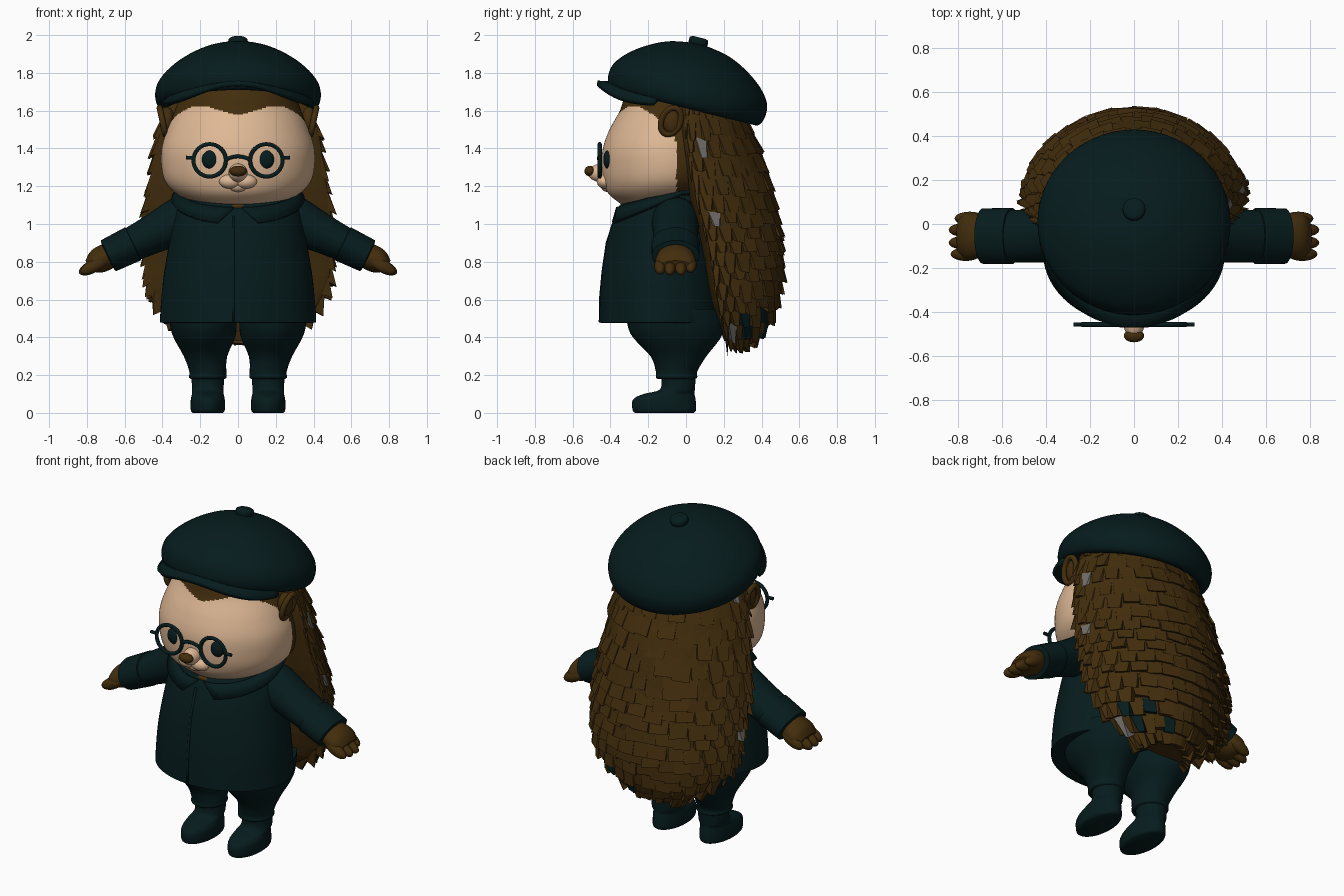
import bpy, bmesh, math, random
from mathutils import Matrix

random.seed(4)
if "Cube" in bpy.data.objects:
    bpy.data.objects.remove(bpy.data.objects["Cube"])


def material(name, rgb):
    m = bpy.data.materials.new(name)
    m.use_nodes = True
    m.diffuse_color = (*rgb, 1)
    m.node_tree.nodes["Principled BSDF"].inputs["Base Color"].default_value = (*rgb, 1)
    return m


TEAL = material("dark teal cloth", (.002, .0115, .0125))
BROWN = material("brown fur", (.056, .027, .004))
SKIN = material("peach skin", (.73, .48, .30))
GREY = material("grey quill", (.16, .15, .14))


def sample(rows, steps):
    """Smooth interpolation through rows of numbers."""
    out = []
    last = len(rows) - 1
    for i in range(last):
        a, b, c, d = (rows[max(0, min(last, i + k))] for k in (-1, 0, 1, 2))
        for s in range(steps):
            t = s / steps
            out.append([q + t / 2 * (r - p + t * (2*p - 5*q + 4*r - w + t * (3*(q - r) + w - p)))
                        for p, q, r, w in zip(a, b, c, d)])
    return out + [list(rows[-1])]


def finish(name, bm, mats, matrix=None, mirror=False, smooth=True):
    if matrix:
        bm.transform(matrix)
    bmesh.ops.recalc_face_normals(bm, faces=bm.faces)
    me = bpy.data.meshes.new(name)
    bm.to_mesh(me)
    bm.free()
    for m in mats:
        me.materials.append(m)
    if smooth:
        me.polygons.foreach_set("use_smooth", [True] * len(me.polygons))
        me.set_sharp_from_angle(angle=math.radians(45))
    ob = bpy.data.objects.new(name, me)
    bpy.context.collection.objects.link(ob)
    if mirror:
        ob.modifiers.new("mirror", "MIRROR")
    return ob


def circle(s):
    return s


def half_shell(s):
    """Depth of the quill coat: pointed behind, almost flat in front."""
    return s ** 1.25 if s > 0 else .12 * s


def loft(name, rows, mat, steps=4, seg=40, shape=circle, matrix=None, mirror=False, smooth=True):
    """Rows are height, centre x, centre y, radius x, radius y."""
    bm = bmesh.new()
    rings = []
    for z, cx, cy, rx, ry in sample(rows, steps):
        turns = [2 * math.pi * k / seg for k in range(seg)]
        rings.append([bm.verts.new((cx + rx * math.cos(a), cy + ry * shape(math.sin(a)), z)) for a in turns])
    for lo, hi in zip(rings, rings[1:]):
        for k in range(seg):
            n = (k + 1) % seg
            bm.faces.new((lo[k], lo[n], hi[n], hi[k]))
    bm.faces.new(rings[0])
    bm.faces.new(rings[-1])
    return finish(name, bm, [mat], matrix, mirror, smooth)


def ball(name, pos, radii, mat, mirror=False, matrix=None):
    bm = bmesh.new()
    m = Matrix.Translation(pos) @ Matrix.Diagonal((*radii, 1))
    bmesh.ops.create_uvsphere(bm, u_segments=24, v_segments=14, radius=1, matrix=m)
    return finish(name, bm, [mat], matrix, mirror)


def wire(name, pts, radius, mat, cyclic=False):
    cu = bpy.data.curves.new(name, "CURVE")
    cu.dimensions = "3D"
    cu.bevel_depth, cu.bevel_resolution, cu.use_fill_caps = radius, 3, True
    sp = cu.splines.new("POLY")
    sp.points.add(len(pts) - 1)
    for p, q in zip(sp.points, pts):
        p.co = (*q, 1)
    sp.use_cyclic_u = cyclic
    cu.materials.append(mat)
    ob = bpy.data.objects.new(name, cu)
    bpy.context.collection.objects.link(ob)


def strip(name, inner, outer, thick, mat, mirror=False):
    """Band between two edges, given thickness."""
    bm = bmesh.new()
    a, b = ([bm.verts.new(p) for p in edge] for edge in (inner, outer))
    for i in range(len(a) - 1):
        bm.faces.new((a[i], a[i + 1], b[i + 1], b[i]))
    ob = finish(name, bm, [mat], None, mirror)
    sol = ob.modifiers.new("thickness", "SOLIDIFY")
    sol.thickness, sol.offset = thick, 0


# Boots and trousers
loft("boot", [(0, .16, -.115, .08, .155), (.015, .16, -.115, .09, .168), (.07, .16, -.115, .09, .166),
              (.1, .16, -.09, .084, .135), (.125, .16, -.045, .084, .092), (.2, .16, -.04, .086, .092)],
     TEAL, mirror=True)
loft("trouser_leg", [(.18, .16, -.05, .09, .1), (.19, .16, -.05, .1, .11), (.22, .16, -.05, .098, .11),
                     (.3, .172, -.04, .115, .148), (.42, .18, -.05, .17, .245), (.55, .19, -.06, .18, .26)],
     TEAL, mirror=True)

# Coat with front edge, collar and sleeves
loft("coat", [(.475, 0, -.13, .38, .31), (.48, 0, -.13, .408, .328), (.5, 0, -.13, .413, .33),
              (.7, 0, -.13, .397, .32), (.9, 0, -.12, .365, .3), (1.05, 0, -.1, .34, .27),
              (1.15, 0, -.08, .3, .23), (1.2, 0, -.07, .2, .16)], TEAL, seg=64)
edge = [(.48, -.458), (.6, -.457), (.75, -.443), (.9, -.421), (1.04, -.376)]
strip("coat_front_edge", [(-.03, y, z) for z, y in edge], [(-.018, y, z) for z, y in edge], .008, TEAL)
turn = [math.radians(a) for a in range(0, 181, 9)]
point = [math.radians(18) + t * .9 for t in turn]
strip("collar",
      [(.02 + .28 * math.sin(t), -.085 - .275 * math.cos(t), 1.165 - .08 * math.cos(t)) for t in turn],
      [(.348 * math.sin(t), -.105 - .292 * math.cos(t), 1.125 - .125 * max(-.3, math.cos(t)))
       for t in point], .022, TEAL, mirror=True)
ARM = Matrix.Translation((.3, -.055, 1.02)) @ Matrix.Rotation(math.radians(116), 4, "Y")
loft("sleeve", [(-.08, 0, 0, .1, .1), (0, 0, 0, .125, .125), (.15, 0, 0, .105, .12), (.32, 0, 0, .088, .12)],
     TEAL, matrix=ARM, mirror=True)
loft("cuff", [(.28, 0, 0, .08, .11), (.285, 0, 0, .097, .128), (.43, 0, 0, .091, .126),
              (.435, 0, 0, .07, .105)], TEAL, steps=1, matrix=ARM, mirror=True)

# Paws
loft("paw", [(.4, 0, 0, .064, .085), (.46, 0, 0, .07, .102), (.51, 0, 0, .06, .105), (.55, 0, 0, .03, .08)],
     BROWN, matrix=ARM, mirror=True)
for y, z in ((-.082, .525), (-.03, .535), (.028, .535), (.08, .505)):
    ball("finger", (.015, y, z), (.034, .031, .074), BROWN, True, ARM)

# Head: skin on the face, fur above and behind
head = loft("head", [(1.08, 0, -.2, .1, .1), (1.11, 0, -.15, .23, .2), (1.16, 0, -.12, .325, .29),
                     (1.22, 0, -.1, .382, .335), (1.3, 0, -.09, .405, .355), (1.4, 0, -.09, .404, .35),
                     (1.5, 0, -.08, .375, .325), (1.6, 0, -.06, .335, .29), (1.7, 0, -.02, .29, .29),
                     (1.78, 0, 0, .2, .2)], SKIN, steps=14, seg=160)
head.data.materials.append(BROWN)
for f in head.data.polygons:
    x, y, z = f.center
    side = -.05 - 4 * max(0, z - 1.4) ** 2
    hairline = 1.62 - .045 * max(0, 1 - abs(x) / .16)
    f.material_index = int(y > side or z > hairline)
ball("chin_fur", (0, -.325, 1.09), (.05, .03, .02), BROWN)

# Ears
ball("ear", (.375, -.075, 1.545), (.04, .05, .075), BROWN, True)
ring = [2 * math.pi * k / 32 for k in range(32)]
for s in (1, -1):
    wire("ear_rim", [(s * (.4 + .015 * math.sin(a)), -.08 + .052 * math.cos(a) + .015 * math.sin(a),
                      1.545 + .07 * math.sin(a)) for a in ring], .016, BROWN, True)

# Muzzle, nose and eyes
ball("cheek_pad", (.042, -.43, 1.225), (.058, .042, .038), SKIN, True)
ball("chin", (0, -.415, 1.2), (.05, .035, .03), SKIN)
ball("snout", (0, -.44, 1.27), (.05, .08, .05), SKIN)
ball("nose", (0, -.508, 1.28), (.046, .03, .028), BROWN)
ball("eye", (.146, -.412, 1.341), (.045, .026, .049), TEAL, True)

# Glasses
for s in (1, -1):
    wire("lens_rim", [(s * .15 + .086 * math.cos(a), -.457, 1.337 + .086 * math.sin(a)) for a in ring],
         .011, TEAL, True)
    wire("glasses_hinge", [(s * .235, -.457, 1.35), (s * .275, -.457, 1.352)], .01, TEAL)
wire("glasses_bridge", [(x * .0165, -.46, 1.358 - .0012 * x * x) for x in range(-4, 5)], .01, TEAL)

# Cap with visor and button
CAP = Matrix.Translation((0, 0, 1.66)) @ Matrix.Rotation(math.radians(-14), 4, "X")
loft("cap", [(-.01, 0, 0, .3, .3), (-.045, 0, 0, .39, .385), (-.02, 0, 0, .43, .42), (.04, 0, 0, .438, .43),
             (.1, 0, 0, .415, .412), (.17, 0, 0, .35, .35), (.235, 0, 0, .255, .255), (.28, 0, 0, .15, .15),
             (.302, 0, 0, .02, .02)], TEAL, seg=56, matrix=CAP)
loft("cap_button", [(.28, 0, 0, .035, .035), (.3, 0, 0, .05, .05), (.325, 0, 0, .05, .05),
                    (.335, 0, 0, .035, .035)], TEAL, seg=24,
     matrix=CAP @ Matrix.Translation((0, -.01, 0)))
fan = [math.radians(a) for a in range(-72, 73, 6)]
strip("visor", [(.38 * math.sin(t), -.03 - .33 * math.cos(t), 1.65 + .09 * math.cos(t)) for t in fan],
      [(.415 * math.sin(t), -.04 - .43 * math.cos(t), 1.635 + .11 * math.cos(t) ** 4) for t in fan],
      .028, TEAL)

# Quill coat: solid core covered by overlapping plates
PROFILE = [(1.68, 0, 0, .36, .28), (1.5, 0, 0, .425, .35), (1.3, 0, .03, .455, .4), (1.1, 0, .07, .49, .41),
           (.95, 0, .11, .5, .395), (.8, 0, .14, .495, .375), (.65, 0, .16, .465, .34),
           (.5, 0, .19, .36, .265), (.38, 0, .22, .16, .14)]
loft("quill_core", PROFILE, BROWN, steps=2, shape=half_shell, smooth=False)
rows = sample(PROFILE, 2)
bm = bmesh.new()


def on_shell(row, angle, out, drop=0):
    z, _, cy, rx, ry = row
    return bm.verts.new(((rx + out) * math.cos(angle), cy + (ry + out) * half_shell(math.sin(angle)), z - drop))


COUNT = 17
step = (math.pi + .3) / COUNT
for i in range(1, len(rows)):
    for k in range(COUNT):
        a = -.15 + step * (k + (i % 2) / 2) + random.uniform(-.03, .03)
        b = a + step * 1.1
        side = abs(math.cos((a + b) / 2))
        out = random.uniform(.008, .024) + .012 * side
        drop = random.uniform(.01, .03) + random.uniform(0, .05) * side
        pinch = step * .42 * side ** 3
        top = [on_shell(rows[i - 1], t, -.005) for t in (a, b)]
        tip = [on_shell(rows[i], t, out + random.uniform(-.004, .004), drop + random.uniform(-.008, .008))
               for t in (a + pinch, b - pinch)]
        back = [on_shell(rows[i], t, -.02, drop * .5) for t in (a, b)]
        faces = [bm.faces.new(v) for v in (
            (top[0], top[1], tip[1], tip[0]), (tip[0], tip[1], back[1], back[0]),
            (back[0], back[1], top[1], top[0]), (top[0], tip[0], back[0]), (top[1], back[1], tip[1]))]
        tint = 0
        if rows[i][0] < .55 and random.random() < .15:
            tint = 1
        elif side > .95 and random.random() < .12:
            tint = 2
        for f in faces:
            f.material_index = tint
finish("quill_plates", bm, [BROWN, TEAL, GREY], smooth=False)
